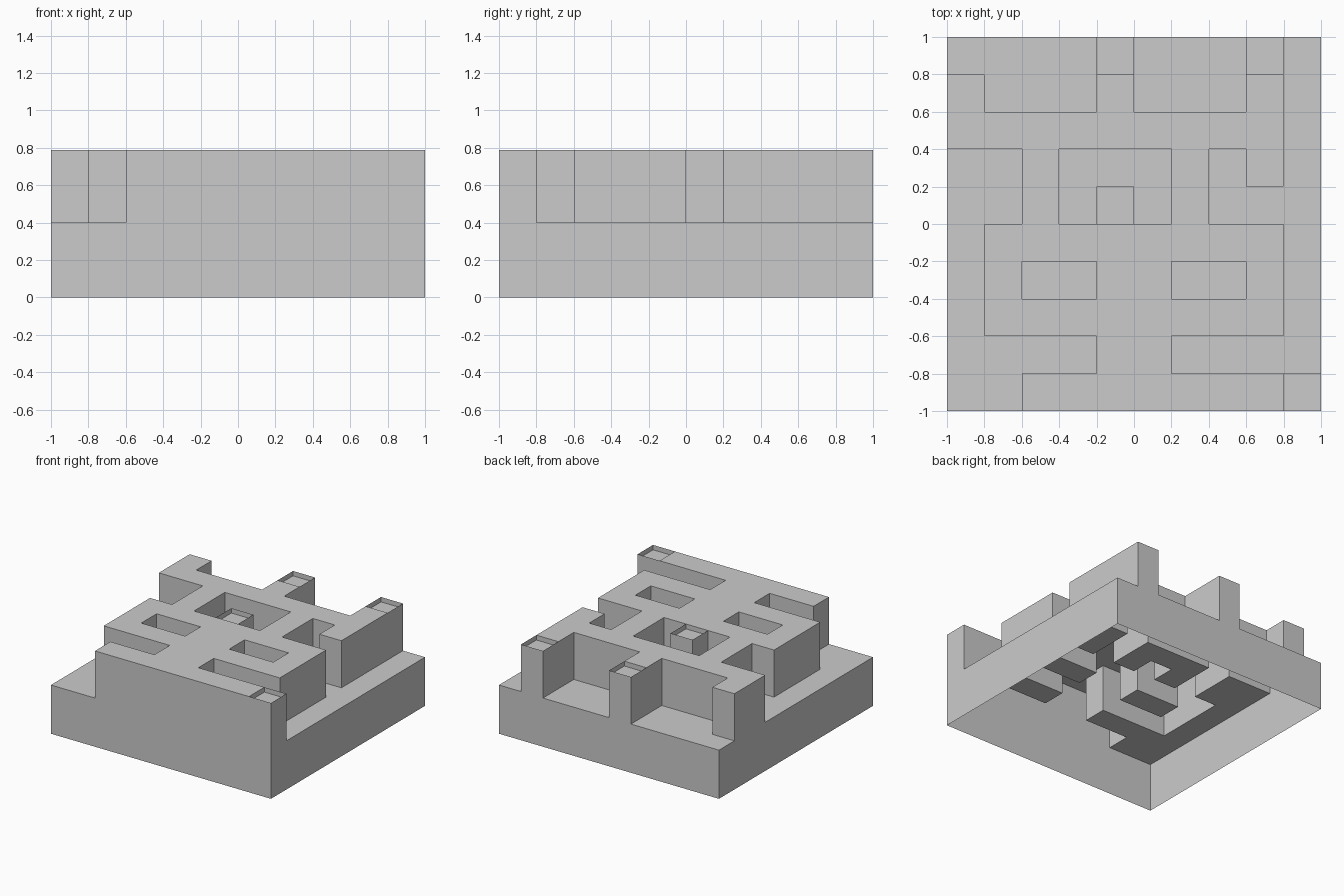
import bpy, bmesh, math
from mathutils import Vector

if "Cube" in bpy.data.objects:
    bpy.data.objects.remove(bpy.data.objects["Cube"])

# Floor plan, back row first: '.' low floor, '#' raised path, 'o' raised path end with a pit
PLAN = [
    "....o...o.",
    "#...#...#.",
    "#########.",
    "..#...#.#.",
    "..#.o.#...",
    ".########.",
    ".#..##..#.",
    ".########.",
    "....##....",
    "..#######o",
]
N, CELL = 10, 0.2
LOW, HIGH = 0.4, 0.787
PIT_RIM, PIT_DEPTH = 0.0275, 0.04


def level(i, j):
    """0 outside the block, 1 low floor, 2 raised path"""
    if not (0 <= i < N and 0 <= j < N):
        return 0
    return 1 if PLAN[N - 1 - j][i] == "." else 2


bm = bmesh.new()
heights = [0.0, LOW, HIGH]
pits = []


def quad(pts):
    return bm.faces.new([bm.verts.new(p) for p in pts])


for i in range(N):
    for j in range(N):
        lv = level(i, j)
        c = Vector((-1 + (i + 0.5) * CELL, -1 + (j + 0.5) * CELL, 0))
        h = CELL / 2
        # Floor or path top
        top = quad([c + Vector((sx * h, sy * h, heights[lv]))
                    for sx, sy in ((-1, -1), (1, -1), (1, 1), (-1, 1))])
        if PLAN[N - 1 - j][i] == "o":
            pits.append(top)
        # Walls down to every lower neighbour, facing outward
        for dx, dy in ((1, 0), (0, 1), (-1, 0), (0, -1)):
            out, side = Vector((dx, dy, 0)) * h, Vector((-dy, dx, 0)) * h
            for k in range(level(i + dx, j + dy), lv):
                lo, hi = Vector((0, 0, heights[k])), Vector((0, 0, heights[k + 1]))
                e = c + out
                quad([e - side + lo, e + side + lo, e + side + hi, e - side + hi])

# Shallow square pits at the path ends
bmesh.ops.inset_individual(bm, faces=pits, thickness=PIT_RIM, use_even_offset=True)
sunk = bmesh.ops.extrude_discrete_faces(bm, faces=pits)["faces"]
bmesh.ops.translate(bm, vec=(0, 0, -PIT_DEPTH),
                    verts=list({v for f in sunk for v in f.verts}))

# Weld the shell (open underneath) and merge flat areas
bmesh.ops.remove_doubles(bm, verts=bm.verts[:], dist=0.0005)
bmesh.ops.dissolve_limit(bm, angle_limit=math.radians(1),
                         verts=bm.verts[:], edges=bm.edges[:])

mesh = bpy.data.meshes.new("maze_block")
bm.to_mesh(mesh)
bm.free()
bpy.context.collection.objects.link(bpy.data.objects.new("maze_block", mesh))
